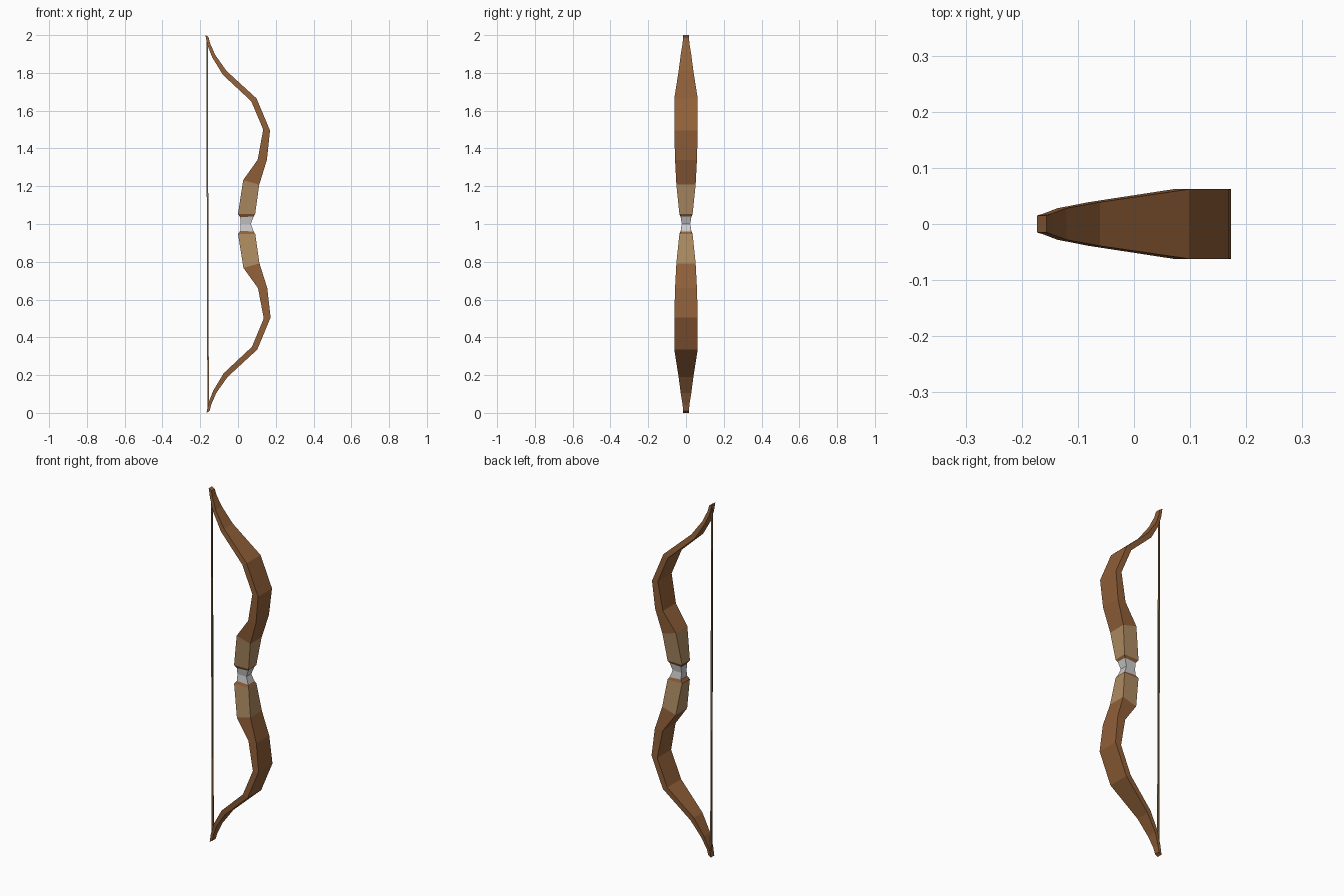
import bpy, bmesh
from mathutils import Vector

if "Cube" in bpy.data.objects:
    bpy.data.objects.remove(bpy.data.objects["Cube"])


def material(name, color):
    m = bpy.data.materials.new(name)
    m.diffuse_color = (*color, 1)
    m.use_nodes = True
    m.node_tree.nodes["Principled BSDF"].inputs["Base Color"].default_value = m.diffuse_color
    return m


wood = material("wood", (0.28, 0.115, 0.04))
leather = material("leather", (0.42, 0.26, 0.12))
cord = material("cord", (0.25, 0.14, 0.06))


def loft(name, rings, mat=None):
    """Skin a stack of four-point rings into a closed flat-shaded solid."""
    bm = bmesh.new()
    rows = [[bm.verts.new(p) for p in ring] for ring in rings]
    for a, b in zip(rows, rows[1:]):
        for i in range(4):
            j = (i + 1) % 4
            bm.faces.new((a[i], a[j], b[j], b[i]))
    bm.faces.new(rows[0])
    bm.faces.new(rows[-1])
    bmesh.ops.recalc_face_normals(bm, faces=bm.faces)
    mesh = bpy.data.meshes.new(name)
    bm.to_mesh(mesh)
    bm.free()
    obj = bpy.data.objects.new(name, mesh)
    bpy.context.collection.objects.link(obj)
    if mat:
        mesh.materials.append(mat)
    return obj


def section(s, side):
    """Rectangular section; the lower half is mirrored, with a slight lean."""
    xl, zl, xr, zr, w = s
    pts = [(xl, -w, zl), (xr, -w, zr), (xr, w, zr), (xl, w, zl)]
    return [Vector((x - 0.003 * side * (z - 1), y, 1 + side * (z - 1)))
            for x, y, z in pts]


# belly x, belly z, back x, back z, half width: from the handle out to the tip
center = (0.012, 1.0, 0.068, 1.0, 0.022)
collar = (0.012, 1.036, 0.083, 1.04, 0.028)
grip_in = (0.0, 1.053, 0.091, 1.053, 0.035)
grip_out = (0.028, 1.232, 0.113, 1.208, 0.051)
limb = [
    (0.105, 1.34, 0.154, 1.34, 0.058),
    (0.135, 1.50, 0.171, 1.495, 0.062),
    (0.072, 1.65, 0.100, 1.665, 0.062),
    (-0.078, 1.79, -0.058, 1.81, 0.039),
    (-0.134, 1.883, -0.118, 1.895, 0.028),
    (-0.160, 1.95, -0.145, 1.957, 0.018),
    (-0.170, 2.0, -0.153, 1.99, 0.015),
]

# metal arrow rest in the middle of the handle
loft("handle_core", [section(collar, 1), section(center, 1), section(collar, -1)])

# collar, leather grip and limb on each half
for label, side in (("upper", 1), ("lower", -1)):
    for part, secs, mat in (
        ("collar", [collar, grip_in], wood),
        ("grip", [grip_in, grip_out], leather),
        ("limb", [grip_out] + limb, wood),
    ):
        loft(f"{label}_{part}", [section(s, side) for s in secs], mat)

# bowstring
r = 0.004
loft("bowstring", [[Vector((x + dx, dy, z)) for dx, dy in ((-r, -r), (r, -r), (r, r), (-r, r))]
                   for x, z in ((-0.158, 0.02), (-0.164, 1.98))], cord)
